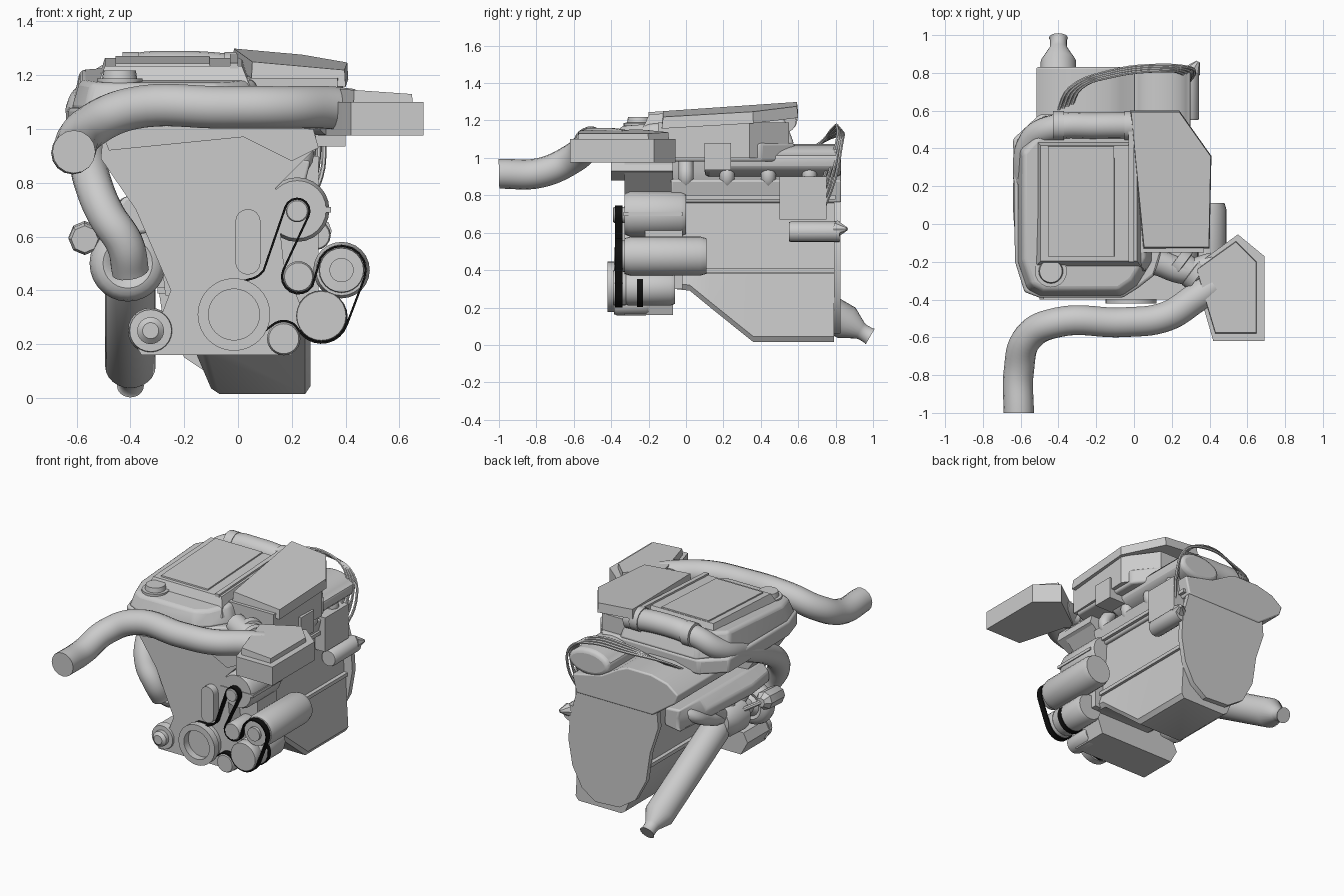
import bpy, bmesh, math
from mathutils import Vector

if "Cube" in bpy.data.objects:
    bpy.data.objects.remove(bpy.data.objects["Cube"])

black = bpy.data.materials.new("belt_black")
black.diffuse_color = (0.005, 0.005, 0.005, 1)
black.use_nodes = True
black.node_tree.nodes["Principled BSDF"].inputs["Base Color"].default_value = black.diffuse_color


def smooth(ob, angle=35):
    bpy.ops.object.select_all(action='DESELECT')
    ob.select_set(True)
    bpy.context.view_layer.objects.active = ob
    bpy.ops.object.shade_smooth_by_angle(angle=math.radians(angle))


def loft(name, rings, bevel=0.0, closed=False):
    """Skin matching rings of 3D points, capping both ends."""
    bm = bmesh.new()
    vs = [[bm.verts.new(p) for p in r] for r in rings]
    n = len(vs[0])
    pairs = list(zip(vs, vs[1:])) + ([(vs[-1], vs[0])] if closed else [])
    for a, b in pairs:
        for i in range(n):
            j = (i + 1) % n
            bm.faces.new((a[i], a[j], b[j], b[i]))
    if not closed:
        bm.faces.new(vs[0])
        bm.faces.new(vs[-1])
    bmesh.ops.recalc_face_normals(bm, faces=bm.faces)
    me = bpy.data.meshes.new(name)
    bm.to_mesh(me)
    bm.free()
    ob = bpy.data.objects.new(name, me)
    bpy.context.collection.objects.link(ob)
    if bevel:
        m = ob.modifiers.new("bevel", 'BEVEL')
        m.width, m.segments, m.limit_method = bevel, 3, 'ANGLE'
    smooth(ob)
    return ob


def slab(name, outline, z0, z1, taper=1.0, sx=0.0, sy=0.0, under=0.0, bevel=0.0):
    """Outline in plan, raised to a sloped and optionally tapered top."""
    cx = sum(p[0] for p in outline) / len(outline)
    cy = sum(p[1] for p in outline) / len(outline)
    top = [(cx + (x - cx) * taper, cy + (y - cy) * taper) for x, y in outline]
    return loft(name, [[(x, y, z0 + under * (sx * x + sy * y)) for x, y in outline],
                       [(x, y, z1 + sx * x + sy * y) for x, y in top]], bevel)


def rect(x0, x1, y0, y1):
    return [(x0, y0), (x1, y0), (x1, y1), (x0, y1)]


def plate(name, outline, y0, y1, bevel=0.0):
    """Outline in the front view, extruded along y."""
    return loft(name, [[(x, y, z) for x, z in outline] for y in (y0, y1)], bevel)


def turned(name, p0, p1, profile, n=24):
    """Round part along p0-p1; profile holds (fraction, radius)."""
    p0, p1 = Vector(p0), Vector(p1)
    q = (p1 - p0).to_track_quat('Z', 'Y')
    rings = [[p0.lerp(p1, t) + q @ Vector((r * math.cos(k * math.tau / n), r * math.sin(k * math.tau / n), 0))
              for k in range(n)] for t, r in profile]
    return loft(name, rings)


def drum(name, x, z, r, y0, y1, chamfer=0.1):
    return turned(name, (x, y0, z), (x, y1, z),
                  [(0, r * (1 - chamfer)), (0.08, r), (0.92, r), (1, r * (1 - chamfer))])


def tube(name, pts, r, res=6, sides=4):
    cu = bpy.data.curves.new(name, 'CURVE')
    cu.dimensions = '3D'
    cu.bevel_depth, cu.bevel_resolution, cu.resolution_u, cu.use_fill_caps = r, sides, res, True
    s = cu.splines.new('BEZIER')
    s.bezier_points.add(len(pts) - 1)
    for b, p in zip(s.bezier_points, pts):
        b.co = p
        b.handle_left_type = b.handle_right_type = 'AUTO'
    ob = bpy.data.objects.new(name, cu)
    bpy.context.collection.objects.link(ob)
    bpy.ops.object.select_all(action='DESELECT')
    ob.select_set(True)
    bpy.context.view_layer.objects.active = ob
    bpy.ops.object.convert(target='MESH')
    smooth(bpy.context.object, 50)


# Block, head and timing cover
plate("engine_block", [(-.27, .38), (.24, .38), (.22, .82), (-.32, .82)], -.08, .8)
plate("cylinder_head", [(-.33, .76), (.24, .76), (.27, .88), (.05, .93), (-.07, 1.0), (-.14, 1.03), (-.32, 1.03),
                        (-.44, 1.0), (-.52, .94), (-.5, .88)], -.08, .83, .01)
for z in (.4, .79):
    slab("block_rail", rect(-.3, .265, -.07, .8), z - .012, z + .012)
plate("timing_cover", [(-.5, 1.0), (-.51, .89), (-.38, .7), (-.25, .4), (-.28, .32), (-.38, .31), (-.41, .25),
                       (-.36, .16), (.2, .16), (.25, .3), (.17, .5), (.14, .78), (.29, .93), (.29, .98)], -.33, -.07)
plate("front_cover_lip", [(-.5, .97), (-.48, .92), (.02, .97), (.2, .88), (.3, .93), (.28, 1.0), (-.48, 1.03)], -.4, -.07)

# Rear flange and oil pan
plate("rear_flange", [(.29, .58), (.24, .76), (.16, .85), (.02, .87), (-.1, .83), (-.26, .88), (-.36, .8), (-.37, .68),
                      (-.31, .5), (-.28, .3), (-.2, .15), (-.08, .07), (.1, .06), (.2, .13), (.27, .26), (.3, .43)], .79, .825)
loft("oil_pan", [[(-.25, y, .385), (xl, y, zb + .02), (xl + .03, y, zb), (.25, y, zb), (.27, y, zb + .03), (.25, y, .385)]
                 for y, zb, xl in ((-.07, .3, -.2), (.02, .29, -.19), (.13, .2, -.15), (.36, .015, -.1), (.79, .015, -.1))])

# Intake plenum, runners and side boxes
plate("intake_plenum", [(.15 + .155 * math.cos(k * math.tau / 20), .985 + .088 * math.sin(k * math.tau / 20))
                        for k in range(20)], .1, .83, .03)
slab("coil_box", rect(.14, .3, .5, .75), .67, .9)
turned("starter_motor", (.29, .55, .605), (.29, .82, .605), [(0, .05), (.04, .055), (1, .055)], 16)
turned("starter_nose", (.31, .81, .62), (.34, .86, .62), [(0, .045), (1, .01)], 8)
for y in (.0, .22, .44, .66):
    tube("intake_runner", [(.15, y, .84), (.24, y, .89), (.2, y, .99)], .04)

# Engine cover with raised filter lid
slab("cover_base", [(-.63, -.2), (-.58, -.36), (-.5, -.39), (-.06, -.39), (.02, -.34), (.2, -.2), (.36, -.13), (.36, .4),
                    (.22, .58), (-.5, .58), (-.64, .45)], .98, 1.08, bevel=.015)
slab("cover_top", [(-.62, -.2), (-.57, -.35), (-.5, -.385), (-.06, -.385), (.02, -.33), (.1, -.2), (.1, .58), (-.48, .58),
                   (-.62, .42)], 1.07, 1.195, .9, sy=.07, bevel=.02)
slab("cover_panel", rect(-.54, .06, -.25, .47), 1.12, 1.243, .85, sy=.05)
slab("cover_panel_plate", rect(-.46, -.1, -.18, .42), 1.2, 1.251, .97, sy=.05)
slab("cover_rib", rect(-.03, .0, -.2, .5), 1.15, 1.255, sy=.05)
lid = [(.05, -.13), (.4, -.13), (.41, .36), (.24, .6), (-.02, .6)]
slab("filter_lid", lid, 1.2, 1.262, .98, sx=-.09, sy=.06, under=1)
slab("filter_lower_box", [(.02, -.15), (.37, -.15), (.39, .34), (.24, .55), (.02, .55)], 1.0, 1.19)
slab("filter_side_tray", [(.2, .1), (.4, .1), (.4, .24), (.2, .24)], .935, 1.08)
turned("oil_cap", (-.44, -.25, 1.15), (-.44, -.25, 1.218), [(0, .085), (.55, .085), (.56, .065), (1, .06)], 20)

# Front air box and its hoses
box = [(.31, -.23), (.35, -.38), (.42, -.62), (.69, -.62), (.69, -.17), (.55, -.055)]
slab("air_box", box, .975, 1.1)
slab("air_box_lid", [(.33, -.24), (.37, -.38), (.43, -.58), (.65, -.58), (.65, -.2), (.54, -.09)], 1.09, 1.175, .98, sx=-.07)
tube("air_intake_pipe", [(-.61, -1.0, .915), (-.61, -.78, .92), (-.56, -.6, 1.0), (-.4, -.52, 1.075), (-.05, -.52, 1.08),
                         (.17, -.49, 1.08), (.33, -.39, 1.08), (.42, -.33, 1.07)], .08, 8, 6)
tube("air_box_outlet", [(.42, -.22, 1.05), (.28, -.25, 1.06), (.12, -.2, 1.08)], .07)
turned("outlet_collar", (.34, -.28, 1.06), (.22, -.19, 1.06), [(0, .085), (.3, .085), (.32, .07), (.65, .07), (.67, .085), (1, .085)])

# Charge pipe around the cover to the turbo
tube("charge_pipe", [(.06, .52, 1.2), (-.2, .52, 1.22), (-.42, .51, 1.2), (-.54, .44, 1.12), (-.57, .2, 1.02),
                     (-.56, -.06, .9), (-.54, -.2, .8), (-.49, -.28, .68), (-.42, -.29, .57), (-.4, -.24, .47)], .07, 8, 6)
for x in (-.4, -.02):
    turned("pipe_clamp", (x - .03, .52, 1.21), (x + .03, .52, 1.21), [(0, .077), (1, .077)], 20)

# Turbo, exhaust manifold and catalytic converter
n = 28
loft("turbo_scroll", [[((-.41 + (.092 + .05 * math.cos(b)) * math.cos(a)), -.14 + .06 * math.sin(b),
                        .5 + (.092 + .05 * math.cos(b)) * math.sin(a))
                       for b in (k * math.tau / 12 for k in range(12))]
                      for a in (i * math.tau / n for i in range(n))], closed=True)
turned("turbo_core", (-.41, -.17, .5), (-.41, .26, .52), [(0, .06), (.15, .09), (.25, .05), (.5, .06), (.55, .12), (.85, .12), (1, .09)])
turned("turbo_actuator", (-.57, -.17, .59), (-.57, .02, .6), [(0, .05), (.1, .06), (.8, .06), (1, .03)], 8)
turned("actuator_rod", (-.57, 0, .6), (-.46, .18, .55), [(0, .015), (1, .015)], 8)
for y in (-.05, .15, .35, .55):
    tube("exhaust_runner", [(-.28, y, .7), (-.4, y, .68), (-.44, (y + .2) / 2, .59), (-.42, .17, .53)], .042)
loft("heat_shield", [[(-.3, y, .74), (-.42, y, .75), (-.5 + d, y, .69), (-.5 + d, y, .63), (-.42, y, .6), (-.3, y, .62)]
                     for y, d in ((-.22, .03), (.0, 0), (.45, .03), (.66, .1))], .015)
turned("catalytic_converter", (-.4, .2, .5), (-.4, .985, .045),
       [(0, .07), (.08, .094), (.84, .094), (.93, .048), (.95, .044), (.99, .044), (1, .05)])

# Ignition leads arching over the rear
for k in range(4):
    d = k * .02
    tube("ignition_lead", [(-.4 + d, .6, 1.0), (-.34 + d, .72, 1.08), (-.12, .81 - d / 2, 1.12 + d / 2),
                           (.12, .84 - d / 2, 1.13 + d / 2), (.28 - d / 2, .83 - d / 2, 1.06), (.32 - d, .8 - d, .9),
                           (.27 - d, .73 - d / 2, .71)], .009, 5, 1)

# Belt-driven accessories
drum("alternator", .22, .7, .12, -.33, .0)
slab("alternator_flange", rect(.1, .345, -.335, -.02), .69, .71)
drum("alternator_pulley", .22, .695, .042, -.39, -.32)
drum("compressor", .385, .475, .105, -.33, .11)
turned("compressor_pulley", (.385, -.385, .475), (.385, -.32, .475), [(0, .045), (.3, .045), (.31, .082), (1, .085)])
turned("crank_pulley", (-.015, -.42, .31), (-.015, -.3, .31),
       [(.4, .095), (0, .095), (0, .135), (.4, .135), (.45, .12), (1, .12)], 32)
drum("pump_body", .31, .305, .095, -.33, -.06)
drum("pump_pulley", .31, .305, .094, -.39, -.32, .03)
drum("idler_upper", .225, .45, .058, -.385, -.2)
drum("idler_lower", .17, .22, .062, -.385, -.2)
turned("left_pulley", (-.325, -.39, .25), (-.325, -.3, .25), [(0, .03), (.2, .05), (.5, .05), (.51, .078), (1, .085)])
stadium = [(.037 + .047 * math.cos(a), (.655 if k < 9 else .505) + .047 * math.sin(a))
           for k in range(18) for a in [(k if k < 9 else k - 1) * math.pi / 8]]
plate("belt_tensioner", stadium, -.38, -.3)
slab("accessory_bracket", rect(.1, .3, -.22, -.02), .3, .62)

# Serpentine belt: arcs over each pulley (centre, radius, start and end degrees)
path = []
for cx, cz, r, a0, a1 in ((.22, .695, .046, 160, -25), (.225, .45, .062, 155, 325), (.385, .475, .09, 150, -20),
                          (.31, .305, .1, -20, -135), (.17, .22, .066, 50, 130), (-.015, .31, .128, -30, -285),
                          (.03, .52, .08, 280, 325)):
    for k in range(9):
        a = math.radians(a0 + (a1 - a0) * k / 8)
        path.append(Vector((cx + r * math.cos(a), 0, cz + r * math.sin(a))))
rings = []
for i, p in enumerate(path):
    t = (path[(i + 1) % len(path)] - path[i - 1]).normalized()
    nrm = Vector((-t.z, 0, t.x)) * .004
    rings.append([p + nrm * s + Vector((0, y, 0)) for s, y in ((1, -.38), (1, -.34), (-1, -.34), (-1, -.38))])
loft("drive_belt", rings, closed=True).data.materials.append(black)
turned("pump_belt_band", (.31, -.262, .3), (.31, -.23, .3), [(0, .098), (1, .098)]).data.materials.append(black)
